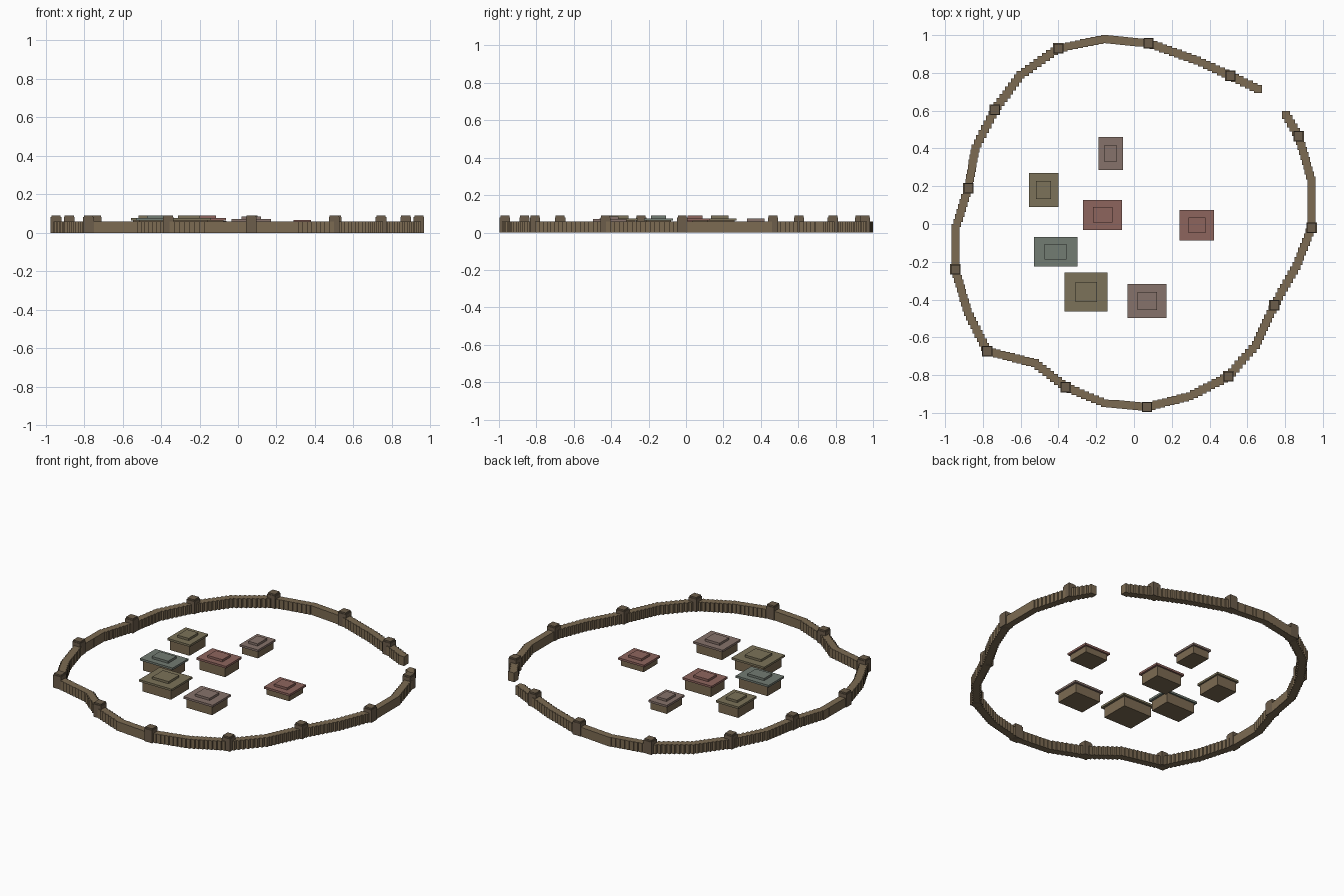
import bpy, bmesh
from mathutils import Vector, Matrix

if "Cube" in bpy.data.objects:
    bpy.data.objects.remove(bpy.data.objects["Cube"])


def material(name, rgb):
    m = bpy.data.materials.new(name)
    m.diffuse_color = (*rgb, 1)
    m.use_nodes = True
    m.node_tree.nodes["Principled BSDF"].inputs["Base Color"].default_value = m.diffuse_color
    return m


WOOD = material("timber", (0.20, 0.145, 0.085))
POST = material("dark_timber", (0.15, 0.11, 0.07))
RED = material("red_roof", (0.27, 0.13, 0.11))
OLIVE = material("olive_roof", (0.20, 0.17, 0.10))
TEAL = material("teal_roof", (0.17, 0.20, 0.17))
MAUVE = material("mauve_roof", (0.24, 0.17, 0.145))


def add_box(bm, x, y, z0, z1, sx, sy):
    mat = Matrix.Translation((x, y, (z0 + z1) / 2)) @ Matrix.Diagonal((sx, sy, z1 - z0, 1))
    bmesh.ops.create_cube(bm, size=1, matrix=mat)


def finish(bm, name, mat):
    me = bpy.data.meshes.new(name)
    bm.to_mesh(me)
    bm.free()
    me.materials.append(mat)
    ob = bpy.data.objects.new(name, me)
    bpy.context.collection.objects.link(ob)
    return ob


def box(name, x, y, z0, z1, sx, sy, mat):
    bm = bmesh.new()
    add_box(bm, x, y, z0, z1, sx, sy)
    return finish(bm, name, mat)


# Palisade path, from one side of the gate round to the other
PATH = [(.657, .714), (.51, .785), (.335, .865), (.077, .957), (-.155, .979),
        (-.40, .93), (-.60, .79), (-.737, .604), (-.84, .40), (-.877, .19),
        (-.944, -.02), (-.946, -.24), (-.88, -.467), (-.777, -.673),
        (-.525, -.737), (-.362, -.864), (-.155, -.949), (.069, -.969),
        (.295, -.912), (.50, -.807), (.645, -.64), (.743, -.43),
        (.86, -.222), (.94, -.02), (.94, .23), (.872, .465), (.805, .578)]

# Palisade wall of closely set square posts
bm = bmesh.new()
for a, b in zip(PATH, PATH[1:]):
    a, b = Vector(a), Vector(b)
    n = max(1, round((b - a).length / 0.027))
    for i in range(n):
        p = a.lerp(b, i / n)
        add_box(bm, p.x, p.y, 0, 0.058, 0.042, 0.042)
add_box(bm, *PATH[-1], 0, 0.058, 0.042, 0.042)
finish(bm, "palisade_wall", WOOD)

# Watch posts at every second bend
for i, (x, y) in enumerate(PATH[1::2]):
    box(f"watch_post_{i + 1}", x, y, 0, 0.081, 0.055, 0.055, POST)
    box(f"watch_post_cap_{i + 1}", x, y, 0.081, 0.09, 0.048, 0.048, POST)

# Houses: centre x, y, roof width, depth, ridge height, roof colour
HOUSES = [(-.124, .373, .129, .176, .074, MAUVE), (-.478, .180, .158, .182, .090, OLIVE),
          (-.166, .048, .206, .158, .090, RED), (-.415, -.147, .230, .156, .090, TEAL),
          (-.254, -.360, .228, .206, .090, OLIVE), (.069, -.408, .206, .180, .085, MAUVE),
          (.333, -.007, .182, .160, .065, RED)]
for i, (x, y, w, d, h, roof) in enumerate(HOUSES, 1):
    box(f"house_walls_{i}", x, y, 0, h - .027, w * .87, d * .87, WOOD)
    box(f"house_eaves_{i}", x, y, h - .027, h - .014, w, d, roof)
    box(f"house_ridge_{i}", x, y, h - .014, h, w * .5, d * .52, roof)
